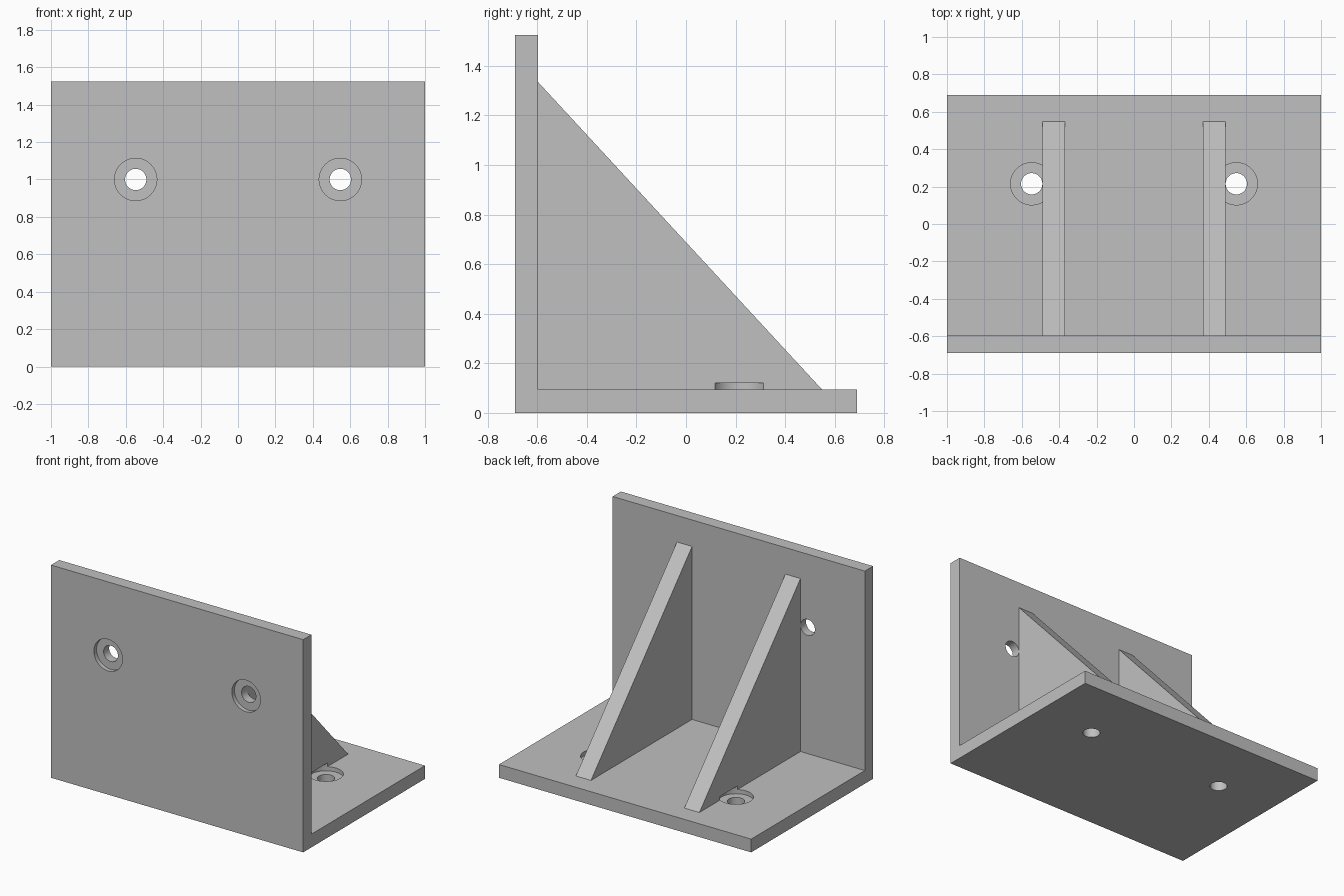
import bpy
import bmesh
from math import radians
from mathutils import Matrix, Vector

cube = bpy.data.objects.get("Cube")
if cube:
    bpy.data.objects.remove(cube, do_unlink=True)

# Overall sizes
HALF_W, FRONT, BACK = 1.0, -0.69, 0.69
HEIGHT, BASE_TOP, WALL_BACK = 1.525, 0.095, -0.597
RIB_IN, RIB_OUT = 0.37, 0.49
HOLE_X, HOLE_Y, HOLE_Z = 0.547, 0.215, 1.0
HOLE_R, BORE_R, BORE_DEPTH = 0.057, 0.113, 0.03

grey = bpy.data.materials.new("plain grey")
grey.use_nodes = True
colour = (0.527, 0.527, 0.527, 1)
grey.diffuse_color = colour
grey.node_tree.nodes["Principled BSDF"].inputs["Base Color"].default_value = colour


def finish(name, bm):
    bmesh.ops.recalc_face_normals(bm, faces=bm.faces)
    mesh = bpy.data.meshes.new(name)
    bm.to_mesh(mesh)
    bm.free()
    mesh.materials.append(grey)
    obj = bpy.data.objects.new(name, mesh)
    bpy.context.collection.objects.link(obj)
    return obj


def extrude_profile(name, points, x0, x1):
    """Extrude a (y, z) outline along x."""
    bm = bmesh.new()
    face = bm.faces.new([bm.verts.new((x0, y, z)) for y, z in points])
    new = bmesh.ops.extrude_face_region(bm, geom=[face])["geom"]
    verts = [v for v in new if isinstance(v, bmesh.types.BMVert)]
    bmesh.ops.translate(bm, verts=verts, vec=(x1 - x0, 0, 0))
    return finish(name, bm)


def cylinder(name, start, end, radius):
    start, end = Vector(start), Vector(end)
    axis = end - start
    bm = bmesh.new()
    turn = axis.to_track_quat("Z", "Y").to_matrix().to_4x4()
    bmesh.ops.create_cone(bm, cap_ends=True, segments=64, radius1=radius,
                          radius2=radius, depth=axis.length,
                          matrix=Matrix.Translation((start + end) / 2) @ turn)
    obj = finish(name, bm)
    obj.hide_render = True
    return obj


def cut(obj, cutter):
    mod = obj.modifiers.new("cut", "BOOLEAN")
    mod.operation = "DIFFERENCE"
    mod.solver = "EXACT"
    mod.object = cutter
    bpy.context.view_layer.objects.active = obj
    bpy.ops.object.modifier_apply(modifier=mod.name)


# Base and upright plate as one L-shaped solid
bracket = extrude_profile("angle_plate", [
    (FRONT, 0), (BACK, 0), (BACK, BASE_TOP), (WALL_BACK, BASE_TOP),
    (WALL_BACK, HEIGHT), (FRONT, HEIGHT)], -HALF_W, HALF_W)
parts = [bracket]

for side, s in (("left", 1), ("right", -1)):
    # Triangular rib
    rib = extrude_profile(side + "_rib", [
        (WALL_BACK, BASE_TOP), (0.548, BASE_TOP), (WALL_BACK, 1.335)],
        s * RIB_IN, s * RIB_OUT)
    parts.append(rib)
    x = s * HOLE_X

    # Bolt holes through the base and the upright plate
    base_hole = cylinder("base_hole_cutter", (x, HOLE_Y, -0.1),
                         (x, HOLE_Y, BASE_TOP + 0.02), HOLE_R)
    wall_hole = cylinder("wall_hole_cutter", (x, FRONT - 0.1, HOLE_Z),
                         (x, WALL_BACK + 0.1, HOLE_Z), HOLE_R)
    # Counterbores, the lower one also notching the rib
    base_bore = cylinder("base_bore_cutter", (x, HOLE_Y, BASE_TOP - BORE_DEPTH),
                         (x, HOLE_Y, BASE_TOP + 0.026), BORE_R)
    wall_bore = cylinder("wall_bore_cutter", (x, FRONT - 0.1, HOLE_Z),
                         (x, FRONT + BORE_DEPTH, HOLE_Z), BORE_R)
    cutters = (base_hole, wall_hole, base_bore, wall_bore)
    for cutter in cutters:
        cut(bracket, cutter)
    cut(rib, base_bore)
    for cutter in cutters:
        bpy.data.objects.remove(cutter, do_unlink=True)

# Smooth hole walls with crisp edges
bpy.ops.object.select_all(action="DESELECT")
for obj in parts:
    obj.select_set(True)
bpy.context.view_layer.objects.active = bracket
bpy.ops.object.shade_smooth_by_angle(angle=radians(30))
